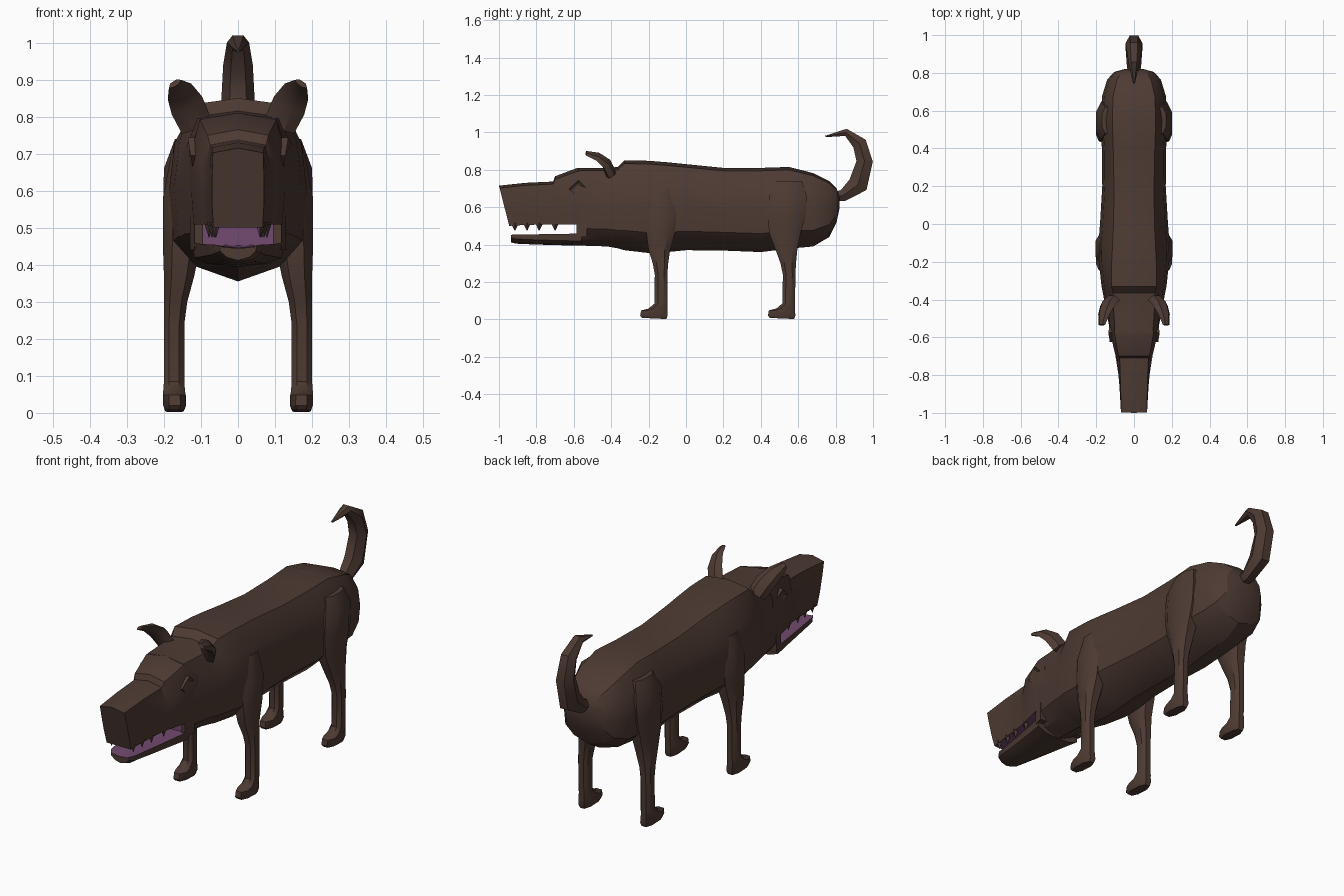
import bpy, bmesh, math
from mathutils import Vector

if "Cube" in bpy.data.objects:
    bpy.data.objects.remove(bpy.data.objects["Cube"])


def material(name, rgb):
    m = bpy.data.materials.new(name)
    m.diffuse_color = (*rgb, 1)
    m.use_nodes = True
    m.node_tree.nodes["Principled BSDF"].inputs["Base Color"].default_value = m.diffuse_color
    return m


BROWN = material("brown fur", (0.075, 0.043, 0.033))
PINK = material("mouth pink", (0.17, 0.07, 0.16))


def loft(name, rings, angle=32, rule=None, mirror=False):
    """Skin closed rings of equal length, cap both ends; rule picks pink faces."""
    bm = bmesh.new()
    vs = [[bm.verts.new(p) for p in r] for r in rings]
    n = len(rings[0])
    for a, b in zip(vs, vs[1:]):
        for i in range(n):
            j = (i + 1) % n
            bm.faces.new((a[i], a[j], b[j], b[i]))
    bm.faces.new(vs[0])
    bm.faces.new(vs[-1])
    bmesh.ops.recalc_face_normals(bm, faces=bm.faces)
    if rule:
        bm.normal_update()
        for f in bm.faces:
            f.material_index = int(rule(f))
    me = bpy.data.meshes.new(name)
    bm.to_mesh(me)
    bm.free()
    me.materials.append(BROWN)
    me.materials.append(PINK)
    ob = bpy.data.objects.new(name, me)
    bpy.context.collection.objects.link(ob)
    bpy.ops.object.select_all(action='DESELECT')
    ob.select_set(True)
    bpy.context.view_layer.objects.active = ob
    bpy.ops.object.shade_smooth_by_angle(angle=math.radians(angle))
    if mirror:
        md = ob.modifiers.new("mirror", 'MIRROR')
        md.use_mirror_merge = False
        empty = bpy.data.objects.get("mirror_center")
        if not empty:
            empty = bpy.data.objects.new("mirror_center", None)
            empty.hide_render = True
            bpy.context.collection.objects.link(empty)
        md.mirror_object = empty
    return ob


def section(half):
    """Close a half outline (from top centre to bottom centre) by symmetry."""
    return half + [(-x, y, z) for x, y, z in half[-2:0:-1]]


# Body: stations of y, top z, bottom z, half width, half width of the flat back
def body_ring(y, zt, zb, hw, wt):
    pts = [(0, 1), (wt, .965), (.92 * hw, .76), (hw, .5), (.94 * hw, .22), (.6 * hw, .08), (0, 0)]
    return section([(x, y, zb + f * (zt - zb)) for x, f in pts])


BODY = [(-.575, .81, .395, .125, .10), (-.42, .81, .39, .155, .11), (-.365, .815, .38, .165, .11),
        (-.33, .85, .37, .172, .12), (-.2, .848, .355, .186, .118), (-.1, .84, .36, .188, .113),
        (0, .83, .37, .18, .108), (.2, .81, .368, .168, .106), (.4, .81, .36, .17, .11),
        (.55, .815, .378, .18, .115), (.68, .782, .39, .168, .11), (.765, .74, .44, .142, .09),
        (.805, .70, .52, .105, .065), (.82, .66, .59, .05, .03)]
loft("body", [body_ring(*s) for s in BODY], 28,
     lambda f: f.normal.y < -.9 and f.calc_center_median().y < -.57)


# Muzzle and forehead: y at top, y at bottom, top z, bottom z, half width, top half width
def muzzle_ring(yt, yb, zt, zb, hw, wt):
    pts = [(0, 1), (wt, .94), (hw, .66), (hw, .3), (hw * .95, 0), (0, 0)]
    return section([(x, yb + (yt - yb) * f, zb + f * (zt - zb)) for x, f in pts])


MUZZLE = [(-1, -.945, .715, .50, .07, .068), (-.86, -.86, .73, .505, .077, .071),
          (-.71, -.72, .737, .508, .09, .076), (-.70, -.69, .765, .508, .098, .082),
          (-.58, -.58, .81, .508, .126, .103), (-.5, -.5, .808, .508, .132, .10)]
loft("muzzle", [muzzle_ring(*s) for s in MUZZLE], 28, lambda f: f.normal.z < -.8)

# Lower jaw with a pink upper surface
JAW = [(-.935, .452, .412, .05), (-.91, .455, .405, .066), (-.8, .455, .40, .082),
       (-.65, .457, .396, .106), (-.56, .46, .394, .122)]
loft("lower_jaw", [section([(0, y, zt - .008), (w * .85, y, zt - .004), (w, y, zt),
                            (w * .97, y, zb + .025), (w * .6, y, zb + .008), (0, y, zb)])
                   for y, zt, zb, w in JAW], 28, lambda f: f.normal.z > .7)

# Mouth corners joining the cheeks to the jaw
loft("mouth_corner", [[(.095, y, .44), (w, y, .44), (w, y, .53), (.095, y, .53)]
                      for y, w in ((-.585, .117), (-.53, .13))], mirror=True)

# Teeth hanging from the upper jaw, pink on the inner side
for i, (y, x) in enumerate(((-.915, .06), (-.85, .064), (-.785, .07), (-.70, .078))):
    loft(f"tooth_{i + 1}", [[(x + sx * r, y + sy * r * 1.5, z)
                             for sx, sy in ((1, 0), (0, 1), (-1, 0), (0, -1))]
                            for z, r in ((.515, .014), (.474, .001))],
         rule=lambda f: f.normal.x < 0, mirror=True)


# Legs: z, front y, back y, inner x, outer x
def leg_ring(z, y0, y1, x0, x1, tilt=0):
    cx, cy, rx, ry = (x0 + x1) / 2, (y0 + y1) / 2, (x1 - x0) / 2, (y1 - y0) / 2
    c = .5
    pts = [(1, c), (c, 1), (-c, 1), (-1, c), (-1, -c), (-c, -1), (c, -1), (1, -c)]
    return [(cx + rx * u, cy + ry * v, z - tilt * v) for u, v in pts]


FOOT = [(.005, -.235, -.105, .147, .196, .003), (.02, -.245, -.098, .14, .202),
        (.048, -.24, -.1, .141, .202), (.058, -.2, -.1, .143, .202), (.085, -.168, -.1, .145, .2)]
FRONT = [(.24, -.167, -.1, .145, .2), (.3, -.178, -.095, .137, .2), (.37, -.2, -.085, .118, .2),
         (.46, -.212, -.06, .1, .203), (.58, -.215, -.045, .1, .203), (.70, -.18, -.07, .1, .18)]
REAR = [(.24, .518, .585, .145, .2), (.3, .505, .588, .137, .2), (.37, .48, .595, .118, .2),
        (.46, .445, .612, .1, .2), (.56, .435, .64, .1, .202), (.66, .445, .645, .1, .2),
        (.74, .48, .62, .1, .17)]
loft("front_leg", [leg_ring(*s) for s in FOOT + FRONT], 35, mirror=True)
rear_foot = [(s[0], s[1] + .683, s[2] + .683, *s[3:]) for s in FOOT]
loft("rear_leg", [leg_ring(*s) for s in rear_foot + REAR], 35, mirror=True)


# Tail: y, z, half width, half depth, swept upward and curling forward
TAIL = [(.78, .655, .03, .025), (.84, .662, .038, .032), (.92, .72, .044, .055),
        (.955, .845, .045, .045), (.928, .94, .04, .04), (.855, 1.0, .03, .02), (.745, .978, .005, .004)]
rings = []
for i, (y, z, w, d) in enumerate(TAIL):
    a, b = TAIL[max(i - 1, 0)], TAIL[min(i + 1, len(TAIL) - 1)]
    t = Vector((0, b[0] - a[0], b[1] - a[1])).normalized()
    nrm = Vector((0, -t.z, t.y))
    rings.append([Vector((w * math.cos(k * math.pi / 3), y, z)) + nrm * d * math.sin(k * math.pi / 3) * 1.12
                  for k in range(6)])
loft("tail", rings, 40, mirror=False)

# Ears: centre, half width, half thickness, leaning outward and forward
EARS = [((.112, -.405, .775), .045, .03), ((.138, -.43, .83), .048, .026),
        ((.158, -.475, .868), .038, .018), ((.17, -.535, .888), .02, .009)]
across = Vector((.8, -.1, -.5)).normalized()
rings = []
for i, (c, w, d) in enumerate(EARS):
    t = (Vector(EARS[min(i + 1, 3)][0]) - Vector(EARS[max(i - 1, 0)][0])).normalized()
    u = (across - t * across.dot(t)).normalized()
    v = t.cross(u)
    rings.append([Vector(c) + u * w * a + v * d * b
                  for a, b in ((1, 0), (.5, 1), (-.5, 1), (-1, 0), (-.4, -.6), (.4, -.6))])
loft("ear", rings, 30, mirror=True)

# Eyes: small raised diamonds on the sides of the head
loft("eye", [[(x + .16 * s * b, -.59 + s * a + .01, .70 + s * b) for a, b in
              ((1, .1), (.1, .95), (-1, -.1), (-.1, -.95))]
             for x, s in ((.10, .047), (.129, .045), (.122, .027))], 20, mirror=True)
